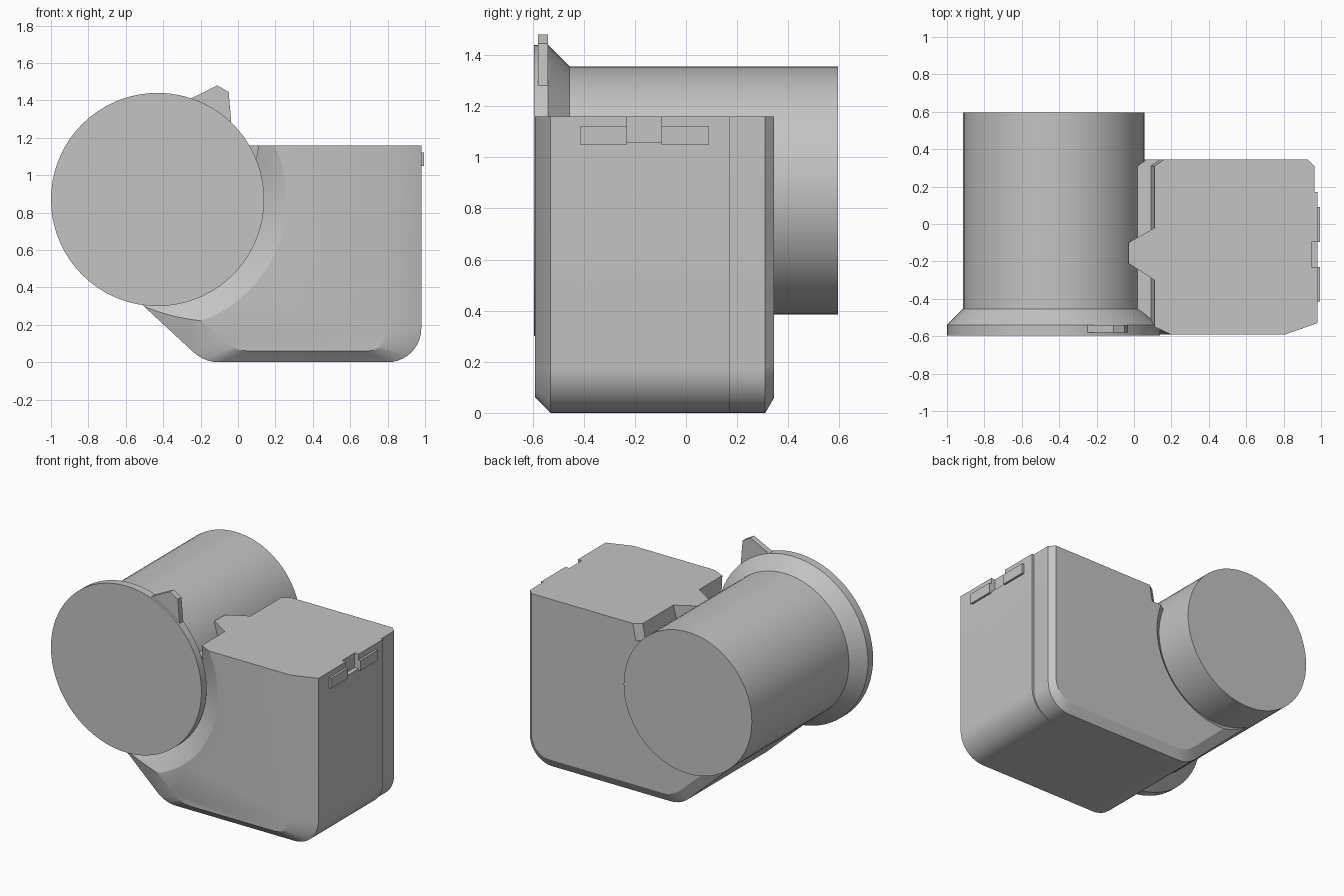
import bpy, bmesh
from math import sin, cos, pi, radians

old = bpy.data.objects.get("Cube")
if old:
    bpy.data.objects.remove(old, do_unlink=True)

GREY = (0.55, 0.55, 0.55, 1)
grey = bpy.data.materials.new("plain grey")
grey.use_nodes = True
grey.diffuse_color = GREY
grey.node_tree.nodes["Principled BSDF"].inputs["Base Color"].default_value = GREY

AX, AZ = -0.43, 0.87      # barrel axis
TOP = 1.16                # top of the housing


def loft(name, loops):
    """Bridge closed loops of equal length and cap both ends."""
    bm = bmesh.new()
    rings = [[bm.verts.new(p) for p in loop] for loop in loops]
    for a, b in zip(rings, rings[1:]):
        for i in range(len(a)):
            j = (i + 1) % len(a)
            bm.faces.new((a[i], a[j], b[j], b[i]))
    bm.faces.new(rings[0][::-1])
    bm.faces.new(rings[-1])
    bmesh.ops.recalc_face_normals(bm, faces=bm.faces)
    mesh = bpy.data.meshes.new(name)
    bm.to_mesh(mesh)
    bm.free()
    mesh.materials.append(grey)
    ob = bpy.data.objects.new(name, mesh)
    bpy.context.collection.objects.link(ob)
    return ob


def lathe(name, profile, sides=72):
    """Turn (y, radius) pairs around the barrel axis."""
    turn = [2 * pi * i / sides for i in range(sides)]
    return loft(name, [[(AX + r * cos(t), y, AZ + r * sin(t)) for t in turn] for y, r in profile])


def box(name, x0, x1, y0, y1, z0, z1):
    return loft(name, [[(x0, y0, z), (x1, y0, z), (x1, y1, z), (x0, y1, z)] for z in (z0, z1)])


def select(ob):
    bpy.ops.object.select_all(action='DESELECT')
    ob.select_set(True)
    bpy.context.view_layer.objects.active = ob


def cut(ob, cutter):
    mod = ob.modifiers.new("cut", 'BOOLEAN')
    mod.operation = 'DIFFERENCE'
    mod.solver = 'EXACT'
    mod.object = cutter
    select(ob)
    bpy.ops.object.modifier_apply(modifier=mod.name)
    bpy.data.objects.remove(cutter, do_unlink=True)


def section(y, left=0, right=0, bottom=0, lip=0, radius=0.18):
    """Housing outline at depth y, inset on each side."""
    pts = [(-0.72 + left, 0.50)]
    # rounded foot of the sloping side
    corner = -0.18 + left - bottom
    for i in range(6):
        t = i / 5
        x = corner - 0.06 * (1 - t) ** 2 + 0.08 * t ** 2
        pts.append((x, bottom + 0.055 * (1 - t) ** 2))
    # large rounded lower corner
    xr = 0.98 - right
    for i in range(11):
        a = pi / 2 * i / 10
        pts.append((xr - radius + radius * sin(a), bottom + radius - radius * cos(a)))
    # top, ledge beside the barrel, and back into the barrel
    pts += [(xr, TOP), (0.11 + lip, TOP), (0.09 + lip, 1.05), (0.0, 1.05), (AX, AZ)]
    return [(x, y, z) for x, z in pts]


# Housing with chamfered front, stepped rear strip and chamfered back
housing = loft("housing", [
    section(-0.59, left=0.22, right=0.17, bottom=0.06, radius=0.12),
    section(-0.53),
    section(0.17),
    section(0.17, right=0.015, radius=0.17),
    section(0.31, right=0.015, radius=0.17),
    section(0.345, left=0.1, right=0.05, bottom=0.06, lip=0.05, radius=0.14),
])
cut(housing, lathe("flange_clearance", [(-0.7, 0.95), (-0.59, 0.69), (-0.53, 0.576), (-0.45, 0.48)]))
cut(housing, lathe("rear_clearance", [(0.3, 0.47), (0.345, 0.53), (0.4, 0.6)]))
cut(housing, box("catch_notch", 0.95, 1.1, -0.23, -0.095, 1.06, 1.3))

# Barrel with a flared front flange
barrel = lathe("barrel", [(-0.5, 0.485), (0.595, 0.485)])
flange = lathe("front_flange", [(-0.595, 0.57), (-0.54, 0.57), (-0.455, 0.485)])

# Tapered tongue reaching over the barrel
tongue_outline = [(0.13, -0.30), (0.11, -0.30), (-0.03, -0.21), (-0.03, -0.10), (0.11, -0.02), (0.13, -0.02)]
tongue = loft("tongue", [[(x, y, z) for x, y in tongue_outline] for z in (1.0, TOP)])

# Thumb tab on the flange rim
tab_outline = [(-0.25, 1.41), (-0.11, 1.48), (-0.05, 1.445), (-0.035, 1.27), (-0.15, 1.27)]
tab = loft("thumb_tab", [[(x, y, z) for x, z in tab_outline] for y in (-0.58, -0.54)])

# Paired catches on the side
for name, y in (("front_catch", -0.415), ("rear_catch", -0.095)):
    box(name, 0.96, 0.995, y, y + 0.185, 1.05, 1.12)

for ob in (housing, barrel, flange):
    select(ob)
    bpy.ops.object.shade_smooth_by_angle(angle=radians(25))
